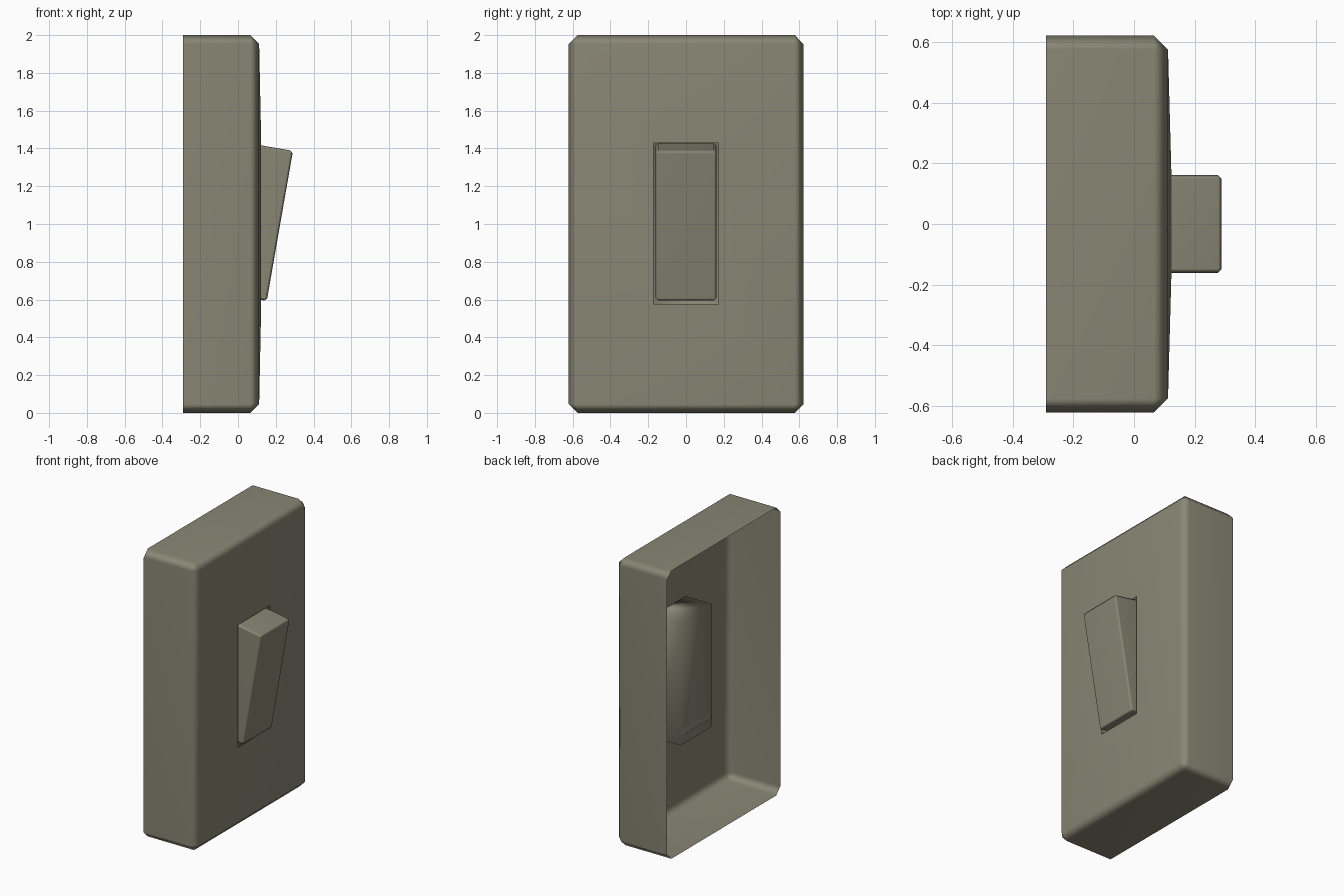
import bpy, bmesh, math
from mathutils import Matrix, Vector

if "Cube" in bpy.data.objects:
    bpy.data.objects.remove(bpy.data.objects["Cube"])

# One flat grey-olive plastic
plastic = bpy.data.materials.new("olive_grey_plastic")
plastic.diffuse_color = (0.25, 0.24, 0.175, 1)
plastic.use_nodes = True
plastic.node_tree.nodes["Principled BSDF"].inputs["Base Color"].default_value = plastic.diffuse_color


def finish(bm, name):
    mesh = bpy.data.meshes.new(name)
    for f in bm.faces:
        f.smooth = True
    bm.to_mesh(mesh)
    bm.free()
    mesh.materials.append(plastic)
    ob = bpy.data.objects.new(name, mesh)
    bpy.context.collection.objects.link(ob)
    mod = ob.modifiers.new("soft_normals", 'WEIGHTED_NORMAL')
    mod.keep_sharp = True
    return ob


def box(bm, size, centre):
    bmesh.ops.create_cube(bm, size=1, matrix=Matrix.Translation(centre)
                          @ Matrix.Diagonal((*size, 1)))


# Cover plate: chamfered shell, open at the back
bm = bmesh.new()
box(bm, (0.402, 1.244, 2.0), (-0.089, 0, 1.0))
edges = [e for e in bm.edges if any(v.co.x > 0 for v in e.verts)]
bmesh.ops.bevel(bm, geom=edges, offset=0.047, segments=1, affect='EDGES')
bm.faces.ensure_lookup_table()
back = min(bm.faces, key=lambda f: f.calc_center_median().x)
front = max(bm.faces, key=lambda f: f.calc_center_median().x)
bmesh.ops.delete(bm, geom=[back], context='FACES_ONLY')


# Crowned face around the opening, then the recess sunk behind it
def inset_to(face, x):
    bmesh.ops.inset_individual(bm, faces=[face], thickness=0.02)
    for v in face.verts:
        v.co = Vector((x, math.copysign(0.173, v.co.y),
                       1.428 if v.co.z > 1 else 0.577))


inset_to(front, 0.123)
for e in front.edges:
    e.smooth = False
rim = list(front.edges)
inset_to(front, -0.08)
for e in front.edges:
    e.smooth = True
for e in rim:
    if e.is_valid and all(v.co.x > 0.1 for v in e.verts):
        e.smooth = False
bm.normal_update()
finish(bm, "cover_plate")

# Rocker: tilted block with small chamfers
bm = bmesh.new()
box(bm, (0.245, 0.322, 0.806), (0, 0, 0))
bmesh.ops.bevel(bm, geom=bm.edges[:], offset=0.013, segments=1, affect='EDGES')
rocker = finish(bm, "rocker")
rocker.location = (0.101, 0, 1.011)
rocker.rotation_euler = (0, math.radians(9.9), 0)
